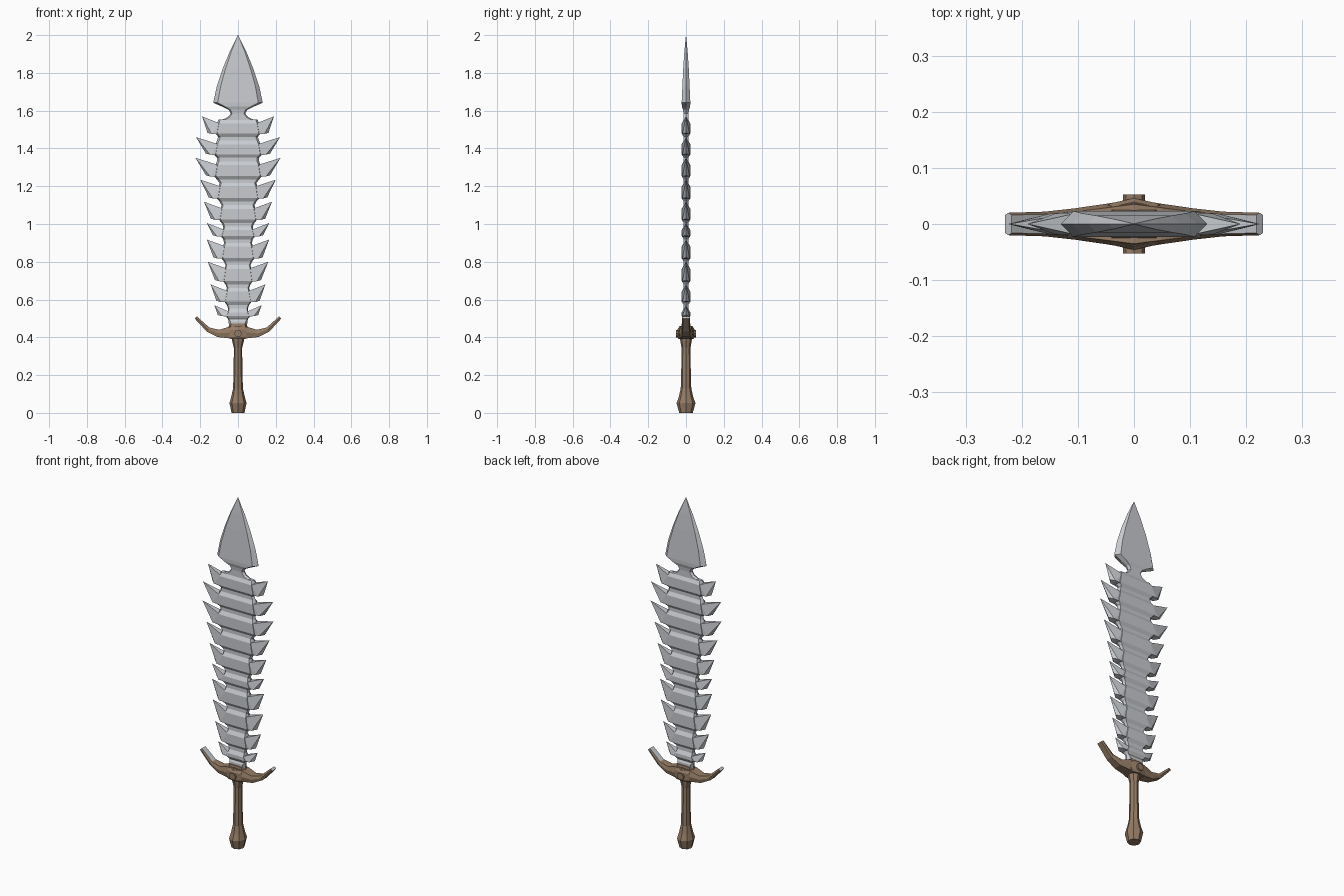
import bpy, bmesh, math

if "Cube" in bpy.data.objects:
    bpy.data.objects.remove(bpy.data.objects["Cube"])


def material(name, color):
    m = bpy.data.materials.new(name)
    m.diffuse_color = color
    m.use_nodes = True
    m.node_tree.nodes["Principled BSDF"].inputs["Base Color"].default_value = m.diffuse_color
    return m


steel = material("steel", (0.58, 0.60, 0.63, 1))
bronze = material("bronze", (0.30, 0.20, 0.13, 1))


def finish(name, bm, *mats):
    bmesh.ops.recalc_face_normals(bm, faces=bm.faces)
    me = bpy.data.meshes.new(name)
    bm.to_mesh(me)
    bm.free()
    for m in mats:
        me.materials.append(m)
    ob = bpy.data.objects.new(name, me)
    bpy.context.collection.objects.link(ob)
    return ob


def loft(bm, rings):
    """Skin a list of equal-length point rings and cap both ends."""
    rows = [[bm.verts.new(p) for p in r] for r in rings]
    n = len(rows[0])
    for a, b in zip(rows, rows[1:]):
        for i in range(n):
            j = (i + 1) % n
            bm.faces.new((a[i], a[j], b[j], b[i]))
    bm.faces.new(rows[0])
    bm.faces.new(rows[-1])


def blade_ring(z, w, t, k=0.82):
    """Six-sided blade section with sharp side edges."""
    return [(w, 0, z), (w * k, t, z), (-w * k, t, z),
            (-w, 0, z), (-w * k, -t, z), (w * k, -t, z)]


def oval_ring(z, rx, ry, n=8):
    return [(rx * math.sin(i * math.tau / n), ry * math.cos(i * math.tau / n), z)
            for i in range(n)]


# tooth tips: (height, tip half width, core half width), from the top down
teeth = [(1.57, .19, .11), (1.46, .222, .118), (1.35, .225, .118), (1.235, .20, .103),
         (1.118, .18, .092), (1.005, .165, .082), (.918, .165, .078), (.80, .16, .07),
         (.68, .145, .062), (.57, .125, .055)]
bottoms = [t[0] + .005 for t in teeth[1:]] + [.50]

# blade core: thick slabs with thin necks between them
bm = bmesh.new()
rings = []
for (z, tip, w), zb in zip(teeth, bottoms):
    rings += [blade_ring(z - .018, w * .95, .012, .9), blade_ring(z - .038, w, .023, .92),
              blade_ring(zb + .014, w + .01, .023, .92), blade_ring(zb - .004, w * .95, .012, .9)]
rings += [blade_ring(.485, .05, .018), blade_ring(.43, .045, .018)]
loft(bm, rings)
finish("blade_core", bm, steel)

# side teeth, swept upwards
bm = bmesh.new()
for (z, tip, w), zb in zip(teeth, bottoms):
    for s in (1, -1):
        pts = [(tip, 0, z), (w + .052, 0, zb + .018)]
        for y in (.021, -.021):
            pts += [(w - .015, y, z - .038), (w - .015, y, zb + .01),
                    (w + .03, y * .9, zb + .012)]
        vs = [bm.verts.new((s * x, y, zz)) for x, y, zz in pts]
        bmesh.ops.convex_hull(bm, input=vs)
finish("blade_teeth", bm, steel)

# arrow-shaped blade tip with notched neck
bm = bmesh.new()
head = [(2.0, .001, .0005), (1.91, .045, .009), (1.82, .082, .015), (1.73, .112, .019),
        (1.642, .131, .023), (1.622, .085, .022), (1.605, .05, .016),
        (1.585, .038, .013), (1.565, .055, .013), (1.545, .10, .013)]
loft(bm, [blade_ring(*r) for r in head])
finish("blade_tip", bm, steel)

# curved guard: (lower x, lower z, upper x, upper z, half depth)
half = [(.05, .395, .05, .455, .036), (.11, .402, .10, .440, .028),
        (.165, .430, .152, .452, .022), (.23, .500, .218, .511, .020)]
sections = [(-a, b, -c, d, e) for a, b, c, d, e in reversed(half)]
sections += [(0, .39, 0, .46, .044)] + half
bm = bmesh.new()
rings = []
for xl, zl, xu, zu, y in sections:
    xm, zm = (xl + xu) / 2, (zl + zu) / 2
    rings.append([(xl, y * .8, zl), (xm, y, zm), (xu, y * .8, zu),
                  (xu, -y * .8, zu), (xm, -y, zm), (xl, -y * .8, zl)])
loft(bm, rings)
guard = finish("guard", bm, bronze, steel)
for p in guard.data.polygons:  # steel inlay on the upturned ends
    if p.normal.z > .5 and abs(p.center.x) > .14:
        p.material_index = 1

# guard centre block with a ridged front and back
bm = bmesh.new()
plan = [(.046, .036), (0, .046), (-.046, .036), (-.046, -.036), (0, -.046), (.046, -.036)]
loft(bm, [[(x * k, y * k, z) for x, y in plan]
          for z, k in ((.39, .85), (.402, 1), (.44, 1), (.452, .85))])
finish("guard_block", bm, bronze)

# collar around the blade root
bm = bmesh.new()
loft(bm, [blade_ring(.43, .056, .028, .8), blade_ring(.472, .046, .023, .8)])
finish("blade_collar", bm, bronze)

# round stud through the guard
bpy.ops.mesh.primitive_cylinder_add(vertices=8, radius=.02, depth=.106,
                                    location=(0, 0, .42), rotation=(math.pi / 2, 0, 0))
stud = bpy.context.object
stud.name = "guard_stud"
stud.data.materials.append(bronze)

# grip and flared pommel
bm = bmesh.new()
profile = [(0, .034, .036), (.008, .036, .038), (.052, .045, .050), (.085, .036, .038),
           (.13, .026, .028), (.24, .023, .025), (.345, .022, .024), (.38, .031, .030), (.40, .034, .032)]
loft(bm, [oval_ring(*r) for r in profile])
finish("grip", bm, bronze)
